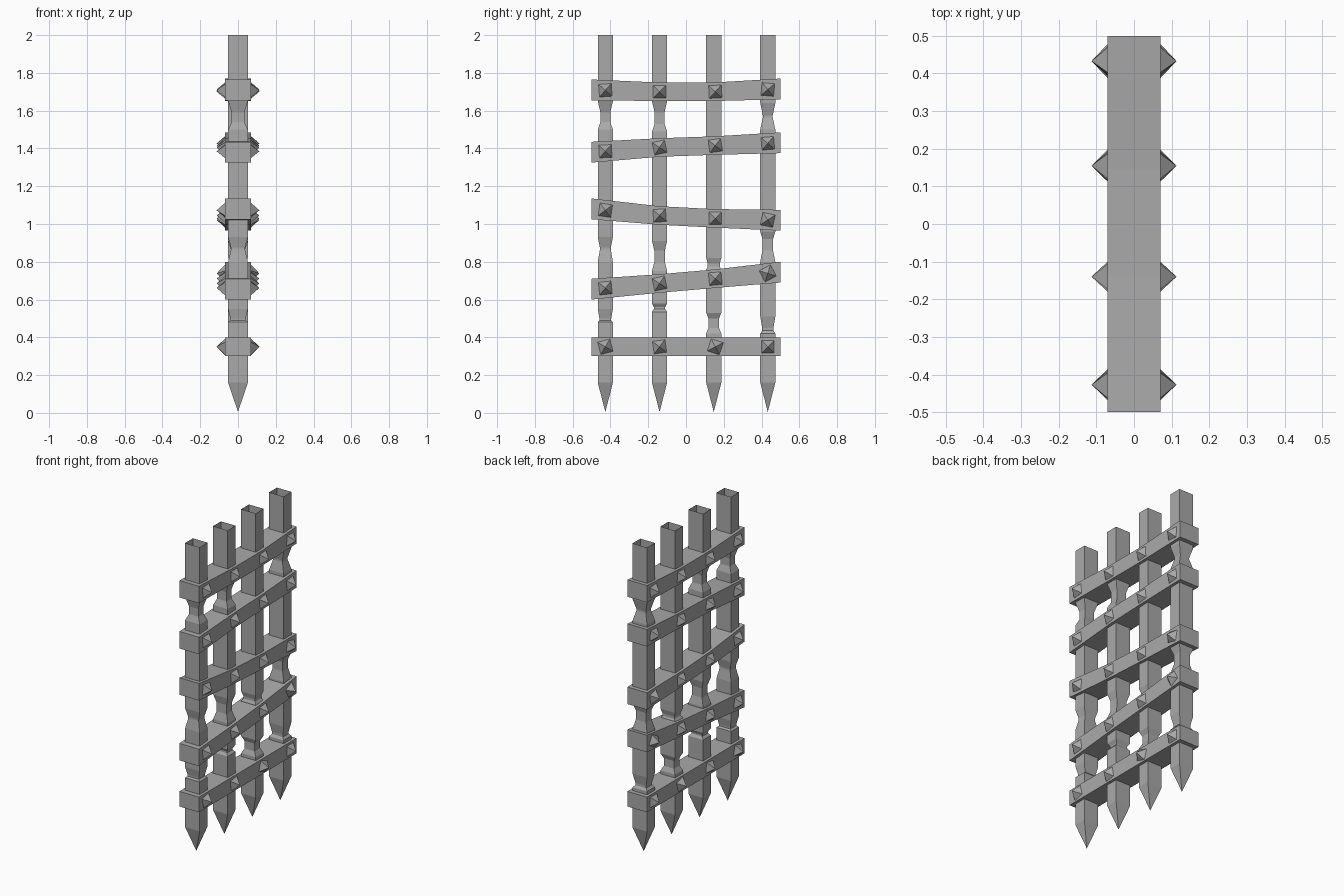
import bpy, bmesh
from math import cos, sin, radians, pi

if "Cube" in bpy.data.objects:
    bpy.data.objects.remove(bpy.data.objects["Cube"])

iron = bpy.data.materials.new("weathered_grey")
iron.use_nodes = True
grey = (0.4, 0.4, 0.4, 1)
iron.diffuse_color = grey
iron.node_tree.nodes["Principled BSDF"].inputs["Base Color"].default_value = grey


def loft(name, rings, cap_start=False, cap_end=False, tip=None):
    """Skin a run of four-sided rings, with optional caps or a pointed start."""
    bm = bmesh.new()
    loops = [[bm.verts.new(p) for p in ring] for ring in rings]
    for a, b in zip(loops, loops[1:]):
        for i in range(4):
            j = (i + 1) % 4
            bm.faces.new((a[i], a[j], b[j], b[i]))
    if tip:
        point = bm.verts.new(tip)
        for i in range(4):
            bm.faces.new((point, loops[0][(i + 1) % 4], loops[0][i]))
    if cap_start:
        bm.faces.new(loops[0][::-1])
    if cap_end:
        bm.faces.new(loops[-1])
    bmesh.ops.recalc_face_normals(bm, faces=bm.faces)
    mesh = bpy.data.meshes.new(name)
    bm.to_mesh(mesh)
    bm.free()
    mesh.materials.append(iron)
    obj = bpy.data.objects.new(name, mesh)
    bpy.context.collection.objects.link(obj)


CORNERS = ((-1, -1), (1, -1), (1, 1), (-1, 1))

# Pointed posts, open at the top; each worn notch is (bottom, waist low, waist high, top, waist scale)
posts = {
    -0.427: [(0.48, 0.49, 0.50, 0.55, 0.78), (0.80, 0.865, 0.875, 0.93, 0.72),
             (1.50, 1.54, 1.59, 1.65, 0.65)],
    -0.14: [(0.535, 0.55, 0.56, 0.58, 0.75), (0.75, 0.80, 0.86, 0.91, 0.7),
            (1.49, 1.53, 1.59, 1.65, 0.65)],
    0.147: [(0.42, 0.45, 0.50, 0.53, 0.7), (0.76, 0.775, 0.79, 0.82, 0.8)],
    0.433: [(0.42, 0.435, 0.45, 0.51, 0.75), (0.80, 0.86, 0.92, 0.96, 0.7),
            (1.50, 1.565, 1.575, 1.64, 0.65)],
}
for n, (y, notches) in enumerate(posts.items(), 1):
    levels = [(0.16, 1)]
    for low, w1, w2, high, s in notches:
        levels += [(low, 1), (w1, s), (w2, s), (high, 1)]
    levels.append((2.0, 1))
    rings = [[(cx * 0.052 * s, y + cy * 0.04 * s, z) for cx, cy in CORNERS]
             for z, s in levels]
    loft(f"post_{n}", rings, tip=(0, y, 0.005))

# Crooked rails: centre heights from one end to the other
stations = (-0.5, -0.14, 0.147, 0.5)
rails = [(0.35, 0.35, 0.35, 0.35), (0.655, 0.685, 0.71, 0.745), (1.08, 1.045, 1.03, 1.02),
         (1.38, 1.405, 1.415, 1.43), (1.71, 1.70, 1.70, 1.715)]
for n, heights in enumerate(rails, 1):
    rings = []
    for y, z in zip(stations, heights):
        h = 0.055 if abs(y) > 0.4 and n > 1 else 0.049
        rings.append([(cx * 0.07, y, z + cz * h) for cx, cz in CORNERS])
    loft(f"rail_{n}", rings, cap_start=True, cap_end=True)

# Pyramid studs on both faces of every crossing, some knocked askew
stud_y = (-0.427, -0.14, 0.155, 0.433)
twists = [(15, 8, -18, 0), (6, 12, 5, 28), (-8, 4, 0, -12), (3, 12, 8, 5), (4, 0, 3, -5)]
for r, heights in enumerate(rails):
    for c, y in enumerate(stud_y):
        t = min(3, max(1, 1 + sum(y > s for s in stations[1:3])))
        f = (y - stations[t - 1]) / (stations[t] - stations[t - 1])
        z = heights[t - 1] + f * (heights[t] - heights[t - 1])
        for side, label in ((1, "left"), (-1, "right")):
            angles = [radians(twists[r][c]) + pi / 4 + k * pi / 2 for k in range(4)]
            base = [(side * 0.066, y + 0.052 * cos(a), z + 0.052 * sin(a)) for a in angles]
            loft(f"stud_{label}_{r + 1}_{c + 1}", [base], tip=(side * 0.113, y, z))
